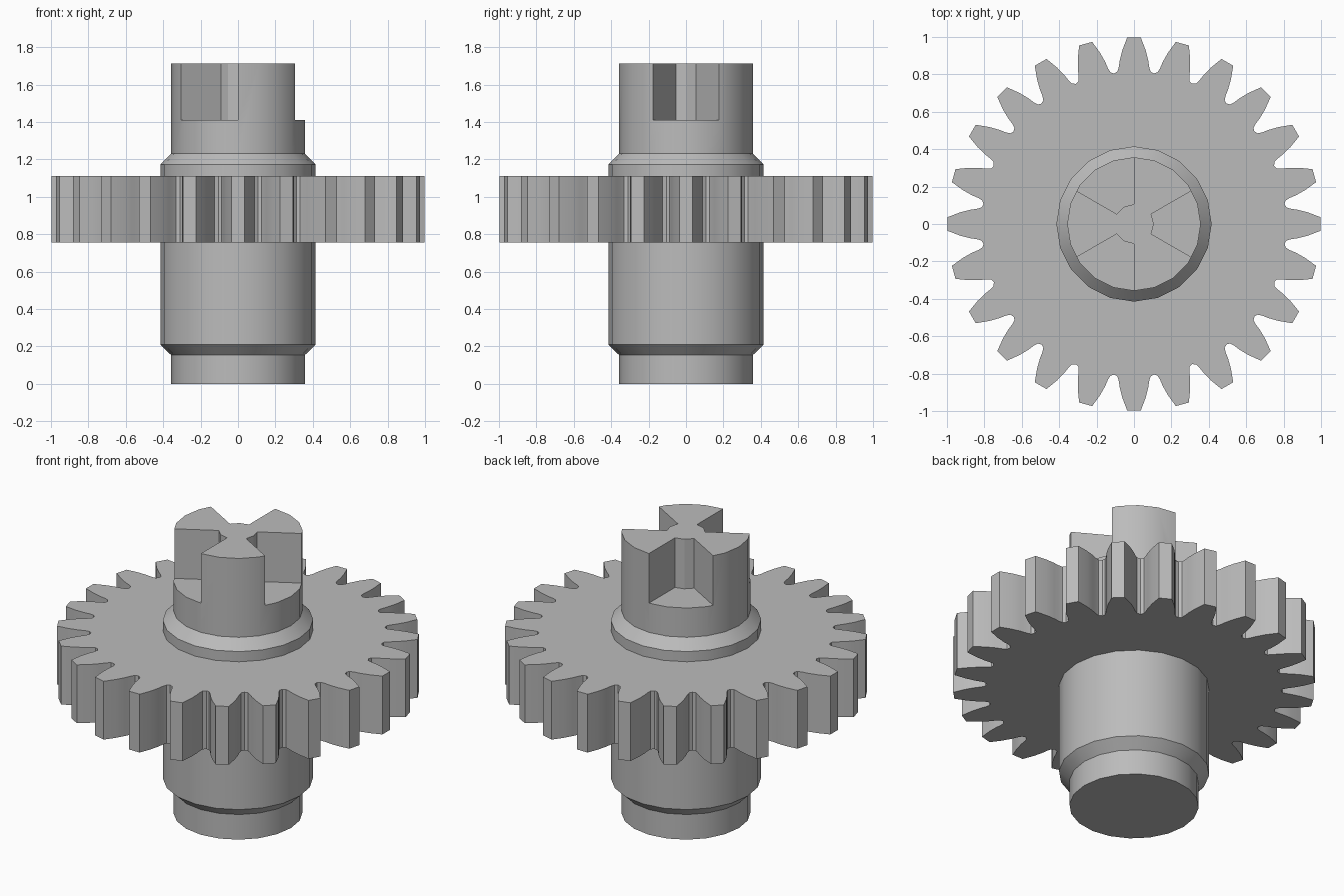
import bpy, bmesh
from math import sin, cos, pi, radians

cube = bpy.data.objects.get("Cube")
if cube:
    bpy.data.objects.remove(cube, do_unlink=True)

steel = bpy.data.materials.new("plain grey")
steel.use_nodes = True
GREY = (0.5, 0.5, 0.5, 1)
steel.diffuse_color = GREY
steel.node_tree.nodes["Principled BSDF"].inputs["Base Color"].default_value = GREY


def finish(name, bm):
    bmesh.ops.recalc_face_normals(bm, faces=bm.faces)
    mesh = bpy.data.meshes.new(name)
    bm.to_mesh(mesh)
    bm.free()
    obj = bpy.data.objects.new(name, mesh)
    bpy.context.collection.objects.link(obj)
    mesh.materials.append(steel)
    return obj


def extrude_outline(bm, outline, z0, z1):
    """Solid prism with the given plan outline."""
    low = [bm.verts.new((x, y, z0)) for x, y in outline]
    high = [bm.verts.new((x, y, z1)) for x, y in outline]
    bm.faces.new(low)
    bm.faces.new(high)
    for i in range(len(low)):
        j = (i + 1) % len(low)
        bm.faces.new((low[i], low[j], high[j], high[i]))


def polar(r, degrees):
    return r * cos(radians(degrees)), r * sin(radians(degrees))


def shade(obj, angle):
    bpy.ops.object.select_all(action="DESELECT")
    obj.select_set(True)
    bpy.context.view_layer.objects.active = obj
    bpy.ops.object.shade_smooth_by_angle(angle=radians(angle))


# Stepped shaft, turned from a profile
SIDES = 20
profile = [(0.357, 0), (0.357, 0.153), (0.415, 0.21), (0.415, 1.172),
           (0.357, 1.232), (0.357, 1.712)]
bm = bmesh.new()
rings = [[bm.verts.new((*polar(r, 360 * i / SIDES), z)) for i in range(SIDES)]
         for r, z in profile]
for a, b in zip(rings, rings[1:]):
    for i in range(SIDES):
        j = (i + 1) % SIDES
        bm.faces.new((a[i], a[j], b[j], b[i]))
bm.faces.new(rings[0])
bm.faces.new(rings[-1])
shaft = finish("shaft", bm)

# Three wedge notches leave a three-jaw coupling at the top
bm = bmesh.new()
for mid in (0, 120, 240):
    wedge = [polar(0.106, mid + d) for d in (30, 0, -30)]
    wedge += [polar(0.6, mid + d) for d in (-30, 0, 30)]
    extrude_outline(bm, wedge, 1.41, 1.9)
cutter = finish("notch_cutter", bm)
cutter.hide_render = True
cut = shaft.modifiers.new("notches", "BOOLEAN")
cut.operation = "DIFFERENCE"
cut.solver = "EXACT"
cut.object = cutter
bpy.context.view_layer.objects.active = shaft
bpy.ops.object.modifier_apply(modifier=cut.name)
bpy.data.objects.remove(cutter, do_unlink=True)
shade(shaft, 28)

# Gear wheel: one tooth outline repeated around the rim
TEETH = 24
flank = [(0.036, 0.998), (0.062, 0.93), (0.076, 0.875), (0.081, 0.84),
         (0.089, 0.815), (0.105, 0.805)]
tooth = flank[:0:-1] + [flank[0]]
tooth += [(-x, y) for x, y in flank[:-1]]
outline = []
for i in range(TEETH):
    a = 2 * pi * i / TEETH
    outline += [(x * cos(a) - y * sin(a), x * sin(a) + y * cos(a)) for x, y in tooth]
bm = bmesh.new()
extrude_outline(bm, outline, 0.755, 1.11)
gear = finish("gear_wheel", bm)
shade(gear, 30)
